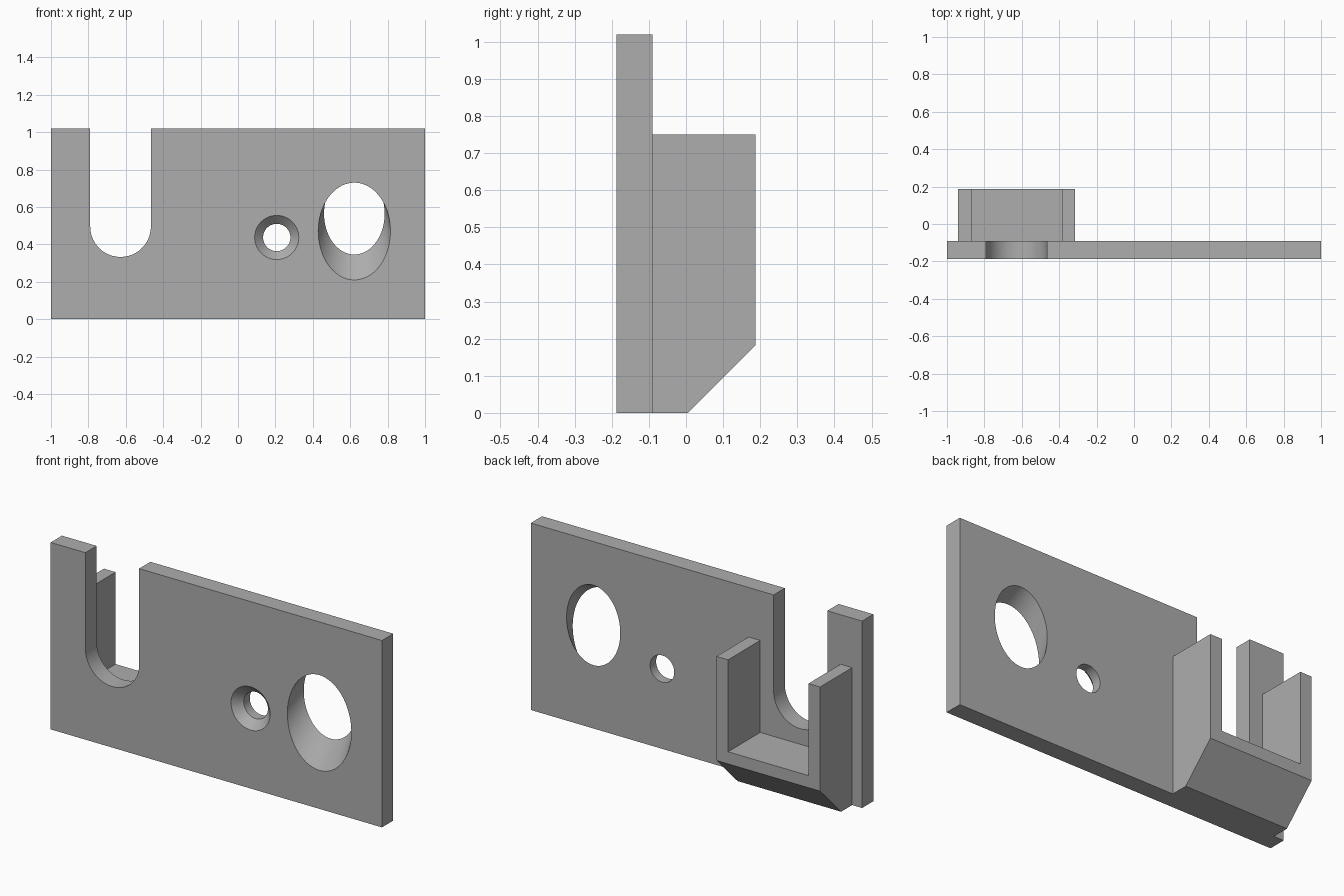
import bpy, bmesh, math
from mathutils import Vector

cube = bpy.data.objects.get("Cube")
if cube:
    bpy.data.objects.remove(cube, do_unlink=True)

FRONT, REAR, BACK = -0.187, -0.09, 0.187   # plate front, plate rear, bracket rear
OVER = 0.05                                # cutter overshoot
SIDES = 96

grey = bpy.data.materials.new("plain grey")
grey.use_nodes = True
colour = (0.42, 0.42, 0.42, 1)
grey.diffuse_color = colour
grey.node_tree.nodes["Principled BSDF"].inputs["Base Color"].default_value = colour


def loft(name, sections):
    """Solid through (y, [(x, z), ...]) sections with equal point counts."""
    bm = bmesh.new()
    rings = [[bm.verts.new((x, y, z)) for x, z in pts] for y, pts in sections]
    n = len(rings[0])
    for a, b in zip(rings, rings[1:]):
        for i in range(n):
            j = (i + 1) % n
            bm.faces.new((a[i], a[j], b[j], b[i]))
    bm.faces.new(rings[0])
    bm.faces.new(rings[-1])
    bmesh.ops.recalc_face_normals(bm, faces=bm.faces)
    mesh = bpy.data.meshes.new(name)
    bm.to_mesh(mesh)
    bm.free()
    mesh.materials.append(grey)
    obj = bpy.data.objects.new(name, mesh)
    bpy.context.collection.objects.link(obj)
    return obj


def ellipse(x, z, rx, rz):
    angles = [2 * math.pi * i / SIDES for i in range(SIDES)]
    return [(x + rx * math.cos(a), z + rz * math.sin(a)) for a in angles]


def combine(target, tool, operation):
    mod = target.modifiers.new(operation.title(), 'BOOLEAN')
    mod.operation, mod.solver, mod.object = operation, 'EXACT', tool
    bpy.context.view_layer.objects.active = target
    bpy.ops.object.modifier_apply(modifier=mod.name)
    bpy.data.objects.remove(tool, do_unlink=True)


# Flat plate
H = 1.02
plate = loft("mounting_plate", [(y, [(-1, 0), (1, 0), (1, H), (-1, H)])
                                for y in (FRONT, REAR)])

# U-shaped bracket, its lower rear edge sliced off at an angle
L, R, T, WALL, FLOOR = -0.94, -0.315, 0.75, 0.07, 0.248
u_shape = [(L, 0), (R, 0), (R, T), (R - WALL, T), (R - WALL, FLOOR),
           (L + WALL, FLOOR), (L + WALL, T), (L, T)]
bracket = loft("bracket", [(y, u_shape) for y in (REAR - OVER, BACK)])
bm = bmesh.new()
bm.from_mesh(bracket.data)
cut = bmesh.ops.bisect_plane(bm, geom=bm.verts[:] + bm.edges[:] + bm.faces[:],
                             plane_co=Vector((0, 0.005, 0)),
                             plane_no=Vector((0, 1, -1)), clear_outer=True)
bmesh.ops.holes_fill(bm, edges=[e for e in cut["geom_cut"]
                                if isinstance(e, bmesh.types.BMEdge)])
bmesh.ops.recalc_face_normals(bm, faces=bm.faces)
bm.to_mesh(bracket.data)
bm.free()
combine(plate, bracket, 'UNION')

# Round-bottomed open slot
sx, sz, sr = -0.628, 0.495, 0.162
arc = [math.pi * (1 + i / 48) for i in range(49)]
slot = [(sx + sr * math.cos(a), sz + sr * math.sin(a)) for a in arc]
slot += [(sx + sr, H + OVER), (sx - sr, H + OVER)]
combine(plate, loft("slot_cutter", [(y, slot) for y in (FRONT - OVER, REAR + OVER)]),
        'DIFFERENCE')

# Countersunk screw hole
rings = [(FRONT - 0.01, 0.128), (FRONT + 0.045, 0.073), (REAR + OVER, 0.073)]
combine(plate, loft("screw_cutter", [(y, ellipse(0.207, 0.437, r, r)) for y, r in rings]),
        'DIFFERENCE')

# Large tilted, tapering hole, extended past both faces
def tilted(t):
    return (FRONT + t * (REAR - FRONT),
            ellipse(0.622, 0.47 + 0.094 * t, 0.193 - 0.031 * t, 0.26 - 0.042 * t))

combine(plate, loft("tilted_cutter", [tilted(-0.3), tilted(1.3)]), 'DIFFERENCE')

# Smooth the round walls, keep the corners sharp
bpy.ops.object.select_all(action='DESELECT')
plate.select_set(True)
bpy.context.view_layer.objects.active = plate
bpy.ops.object.shade_smooth_by_angle(angle=math.radians(25))
